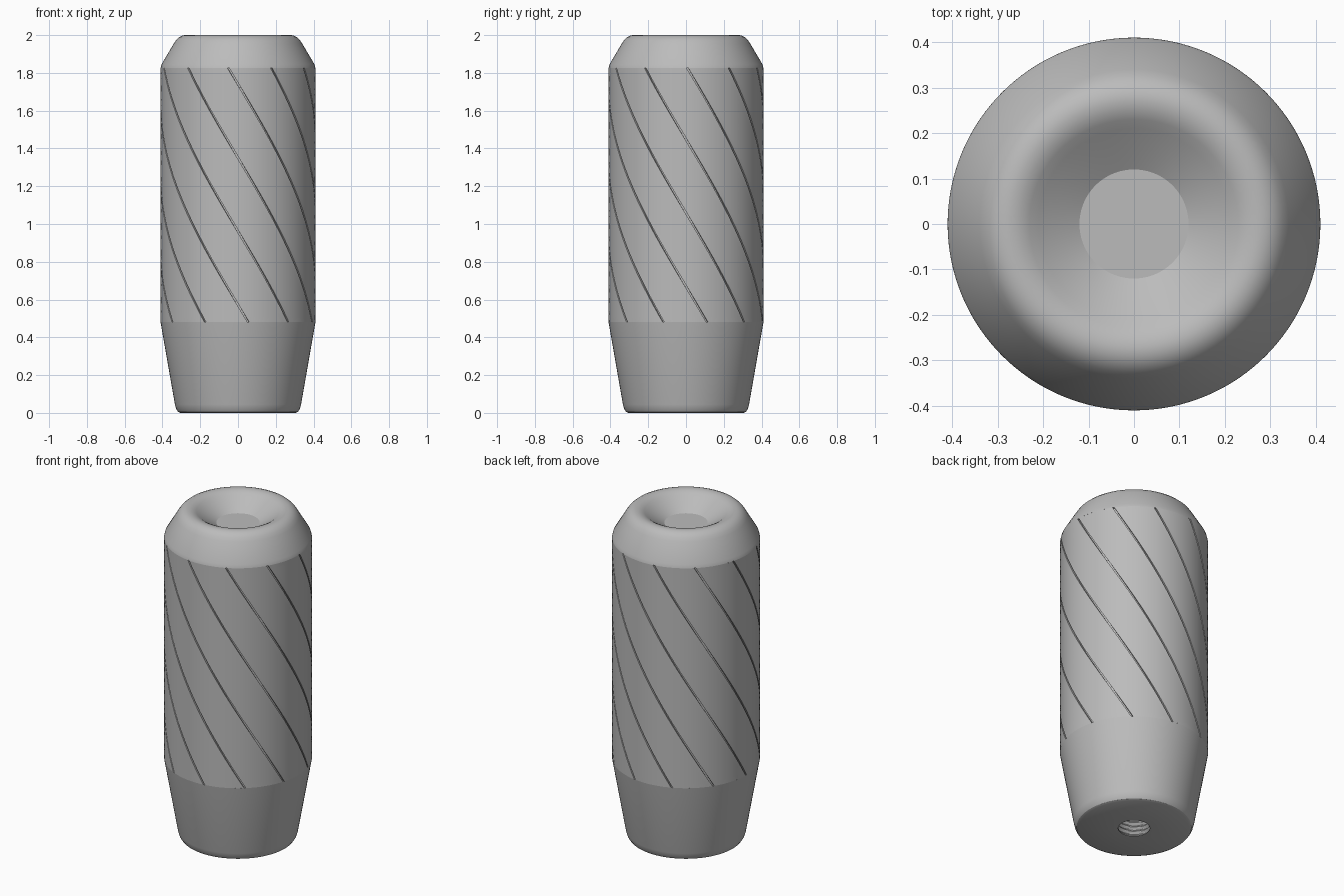
import bpy
from math import sin, cos, pi, radians

cube = bpy.data.objects.get("Cube")
if cube:
    bpy.data.objects.remove(cube, do_unlink=True)

grey = bpy.data.materials.new("satin_grey")
grey.use_nodes = True
colour = (0.5, 0.5, 0.5, 1)
grey.diffuse_color = colour
grey.node_tree.nodes["Principled BSDF"].inputs["Base Color"].default_value = colour

R = 0.41                        # grip radius
LOW, HIGH = 0.48, 1.825         # ends of the grooved section
GROOVES = 11
TWIST = radians(84)             # twist per unit of height


def skin(name, rings, cap_end=False):
    """Join equal closed rings of points into one smooth-shaded surface."""
    n = len(rings[0])
    verts = [p for ring in rings for p in ring]
    faces = []
    for j in range(len(rings) - 1):
        for i in range(n):
            k = (i + 1) % n
            faces.append((j * n + i, j * n + k, (j + 1) * n + k, (j + 1) * n + i))
    if cap_end:
        faces.append([(len(rings) - 1) * n + i for i in range(n)])
    mesh = bpy.data.meshes.new(name)
    mesh.from_pydata(verts, [], faces)
    mesh.materials.append(grey)
    obj = bpy.data.objects.new(name, mesh)
    bpy.context.collection.objects.link(obj)
    bpy.ops.object.select_all(action="DESELECT")
    obj.select_set(True)
    bpy.context.view_layer.objects.active = obj
    bpy.ops.object.shade_smooth_by_angle(angle=radians(28))
    return obj


def circle(r, z, n=96):
    return [(r * cos(2 * pi * i / n), r * sin(2 * pi * i / n), z) for i in range(n)]


def lathe(name, profile, cap_end=False):
    return skin(name, [circle(r, z) for r, z in profile], cap_end)


# Tapered foot with a rounded lower edge and a bore opening
lathe("tapered_base", [(0.088, 0), (0.305, 0), (0.318, 0.006), (0.327, 0.02),
                       (0.334, 0.045), (R, LOW), (0.36, LOW)])

# Chamfered cap with a rounded rim and a dished top
lathe("dished_cap", [(0.36, HIGH), (R, HIGH), (0.405, 1.845), (0.34, 1.955),
                     (0.327, 1.975), (0.31, 1.99), (0.29, 1.999), (0.27, 2),
                     (0.25, 1.996), (0.23, 1.986), (0.21, 1.971), (0.12, 1.915)],
      cap_end=True)

# Cross-section of the grip: wide panels parted by narrow grooves
section = []
pitch = 2 * pi / GROOVES
half, depth, panel_steps = 0.012, 0.012, 8
for g in range(GROOVES):
    a = g * pitch
    section += [(a - half, R - depth), (a + half, R - depth)]
    span = pitch - 2 * half
    section += [(a + half + span * s / panel_steps, R) for s in range(panel_steps + 1)]

# Twisted grip sleeve
rows = 48
rings = []
for j in range(rows + 1):
    z = LOW + (HIGH - LOW) * j / rows
    turn = radians(-82.3) - TWIST * (z - LOW)
    rings.append([(r * cos(a + turn), r * sin(a + turn), z) for a, r in section])
skin("grooved_grip", rings)

# Threaded bore, open at the bottom
thread_pitch, per_turn, turns, cols = 0.028, 8, 18, 48
bore = []
for j in range(per_turn * turns + 1):
    ring = []
    for i in range(cols):
        wave = abs(2 * ((j / per_turn + i / cols) % 1) - 1)
        r = 0.088 + 0.014 * wave
        a = -2 * pi * i / cols
        ring.append((r * cos(a), r * sin(a), thread_pitch * j / per_turn))
    bore.append(ring)
skin("threaded_bore", bore, cap_end=True)
